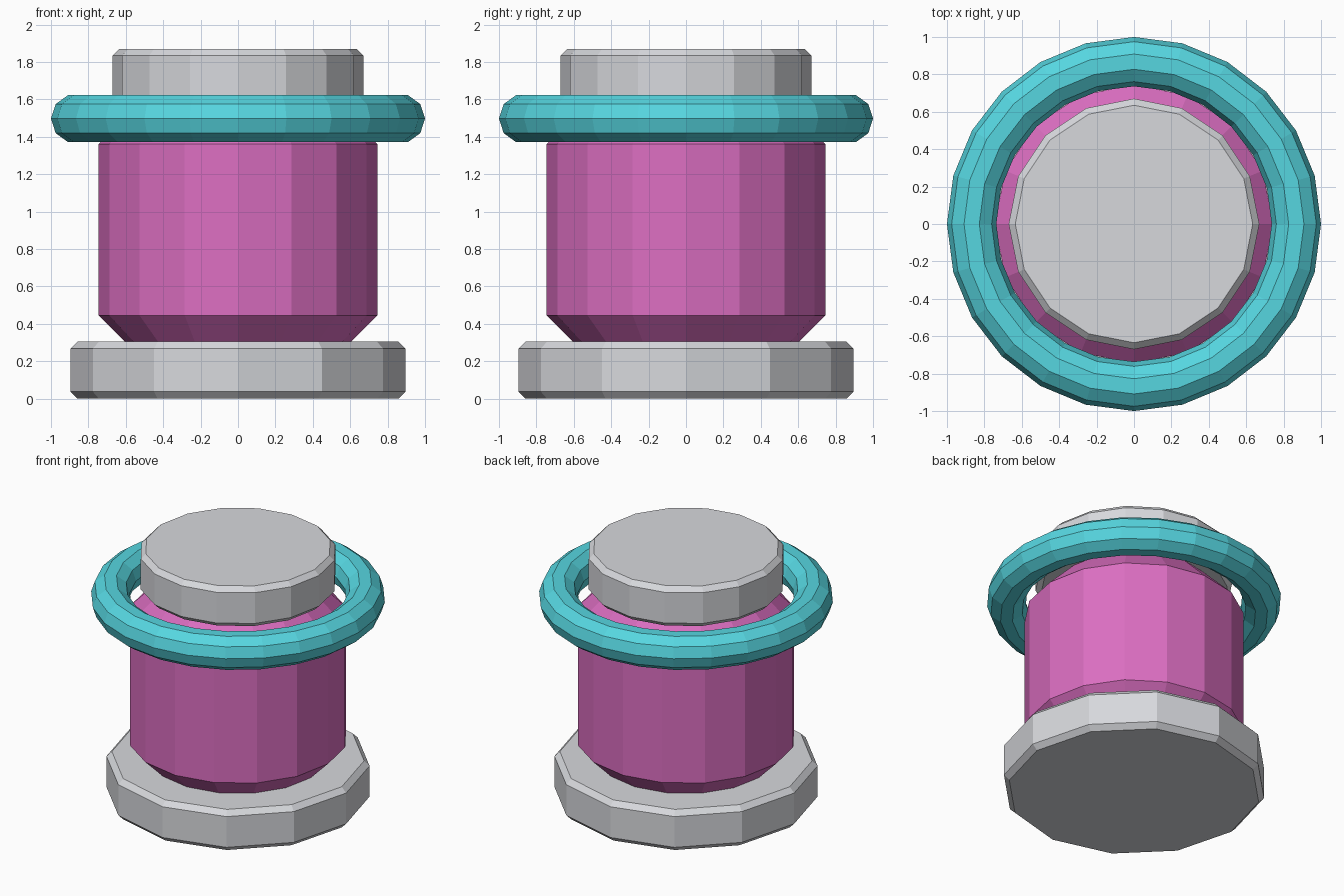
import bpy
import math

cube = bpy.data.objects.get("Cube")
if cube:
    bpy.data.objects.remove(cube, do_unlink=True)


def make_material(name, rgb):
    mat = bpy.data.materials.new(name)
    mat.use_nodes = True
    mat.diffuse_color = (*rgb, 1)
    mat.node_tree.nodes["Principled BSDF"].inputs["Base Color"].default_value = (*rgb, 1)
    return mat


def lathe(name, profile, sides, mat, ring=False):
    """Spin (radius, height) points, listed bottom to top, into a flat-faced solid."""
    count = len(profile)
    verts = [(r * math.cos(a), r * math.sin(a), z)
             for r, z in profile
             for a in (math.tau * i / sides for i in range(sides))]
    faces = []
    for j in range(count if ring else count - 1):
        k = (j + 1) % count
        for i in range(sides):
            n = (i + 1) % sides
            faces.append((j * sides + i, j * sides + n, k * sides + n, k * sides + i))
    if not ring:
        faces.append(tuple(reversed(range(sides))))
        faces.append(tuple(range((count - 1) * sides, count * sides)))
    mesh = bpy.data.meshes.new(name)
    mesh.from_pydata(verts, [], faces)
    mesh.materials.append(mat)
    obj = bpy.data.objects.new(name, mesh)
    bpy.context.collection.objects.link(obj)
    return obj


def drum(name, radius, bottom, top, bevel, sides, mat):
    """Cylinder with chamfered rims."""
    profile = [(radius - bevel, bottom), (radius, bottom + bevel),
               (radius, top - bevel), (radius - bevel, top)]
    return lathe(name, profile, sides, mat)


grey = make_material("light grey", (0.68, 0.69, 0.72))
pink = make_material("orchid pink", (0.71, 0.156, 0.533))
teal = make_material("turquoise", (0.093, 0.672, 0.745))

# Foot, body and lid
drum("base", 0.896, 0.0, 0.304, 0.037, 12, grey)
lathe("body", [(0.565, 0.265), (0.745, 0.445), (0.745, 1.36), (0.525, 1.58)], 16, pink)
drum("lid", 0.67, 1.57, 1.87, 0.035, 16, grey)

# Floating ring around the shoulder
section = [(0.868 + 0.132 * math.cos(math.tau * i / 10),
            1.497 + 0.132 * math.sin(math.tau * i / 10)) for i in range(10)]
lathe("ring", section, 24, teal, ring=True)
